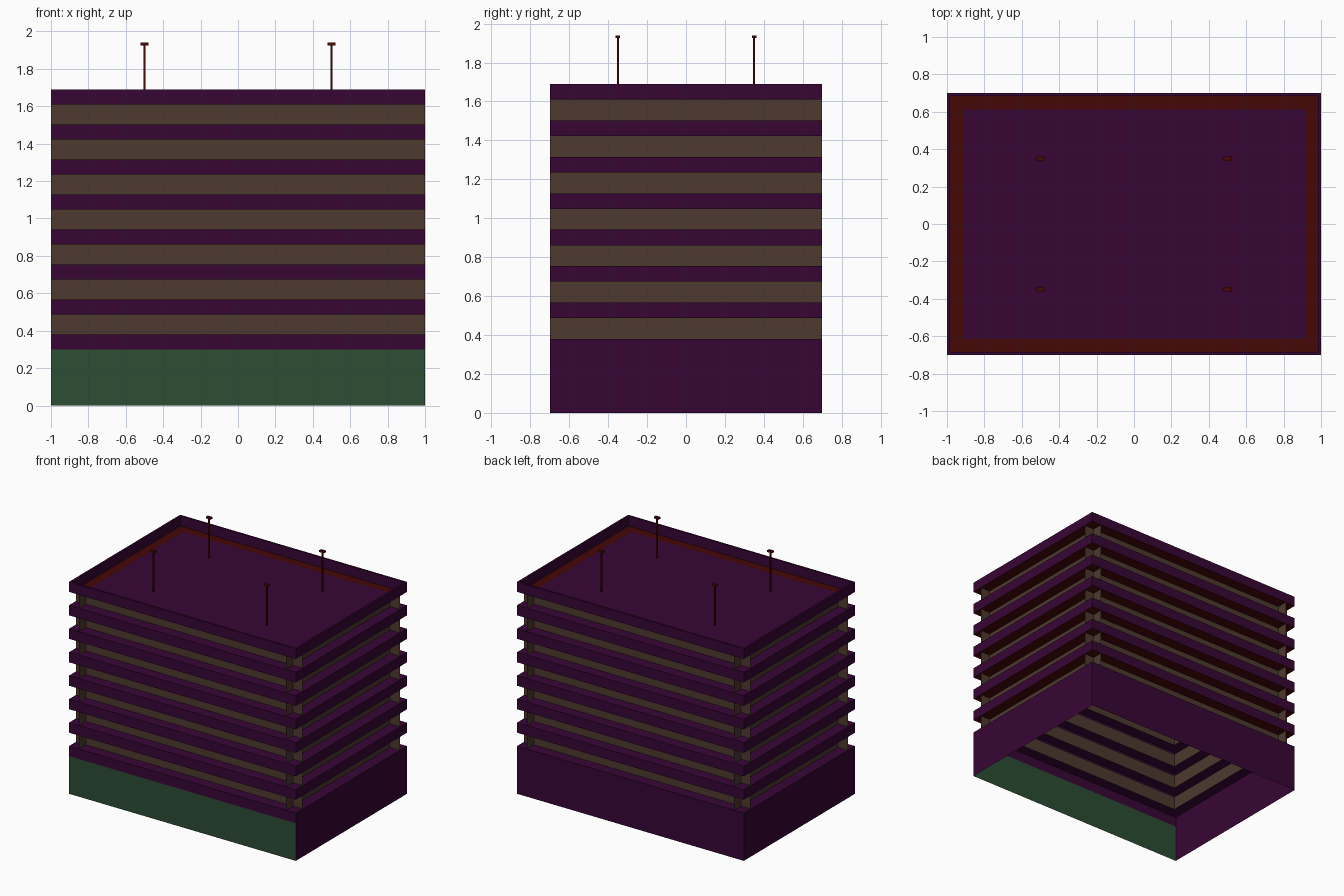
import bpy

if "Cube" in bpy.data.objects:
    bpy.data.objects.remove(bpy.data.objects["Cube"])

HX, HY = 1.0, 0.7          # outer footprint
IX, IY = 0.913, 0.613      # recessed window lines
BASE, STEP, BAND = 0.38, 0.187, 0.08
FLOORS = 7


def material(name, rgb):
    m = bpy.data.materials.new(name)
    m.diffuse_color = [(c / 255) ** 2.2 for c in rgb] + [1]
    m.use_nodes = True
    m.node_tree.nodes["Principled BSDF"].inputs["Base Color"].default_value = m.diffuse_color
    return m


PURPLE = material("purple", (58, 14, 56))
RED = material("dark_red", (70, 16, 14))
GREEN = material("green", (48, 78, 55))
BROWN = material("brown", (78, 60, 50))
MATS = [PURPLE, RED, GREEN, BROWN]


def mesh_object(name, verts, faces, mats):
    me = bpy.data.meshes.new(name)
    me.from_pydata(verts, [], faces)
    for m in MATS:
        me.materials.append(m)
    for p, m in zip(me.polygons, mats):
        p.material_index = MATS.index(m)
    ob = bpy.data.objects.new(name, me)
    bpy.context.collection.objects.link(ob)
    return ob


def shell(name, loops, mats):
    """Skin stacked rectangles (half x, half y, z); one material per strip."""
    verts, faces, fm = [], [], []
    for x, y, z in loops:
        verts += [(-x, -y, z), (x, -y, z), (x, y, z), (-x, y, z)]
    for i, m in enumerate(mats):
        for k in range(4):
            n = (k + 1) % 4
            faces.append((4*i + k, 4*i + n, 4*i + 4 + n, 4*i + 4 + k))
            fm.append(m)
    ob = mesh_object(name, verts, faces, fm)
    return ob


def box(name, loc, size, mat):
    bpy.ops.mesh.primitive_cube_add(size=1, location=loc)
    ob = bpy.context.object
    ob.name = name
    ob.scale = size
    ob.data.materials.append(mat)


# Ground floor: open box with a ledge on top and a green front wall
base = shell("ground_floor",
             [(HX, HY, 0), (HX, HY, 0.30), (HX, HY, BASE), (IX, IY, BASE)],
             [PURPLE] * 3)
base.data.polygons[0].material_index = MATS.index(GREEN)

for i in range(FLOORS):
    z0 = BASE + i * STEP
    z1 = z0 + STEP - BAND
    z2 = z0 + STEP

    # Window strips: four sheets that cross at the corners
    verts, faces = [], []
    for s in (-1, 1):
        for a, b in (((-s * -HX, s * IY), (-s * HX, s * IY)),
                     ((s * IX, -s * HY), (s * IX, s * HY))):
            n = len(verts)
            verts += [(*a, z0), (*b, z0), (*b, z1), (*a, z1)]
            faces.append((n, n + 1, n + 2, n + 3))
    mesh_object(f"windows_{i + 1}", verts, faces, [BROWN] * 4)

    # Floor bands with red undersides; the last one forms the parapet
    loops = [(IX, IY, z1), (HX, HY, z1), (HX, HY, z2)]
    if i < FLOORS - 1:
        shell(f"floor_band_{i + 1}", loops + [(IX, IY, z2)],
              [RED, PURPLE, PURPLE])
    else:
        t = 0.015
        shell("parapet", loops + [(HX - t, HY - t, z2), (HX - t, HY - t, z1)],
              [RED, PURPLE, PURPLE, PURPLE])
        roof = z1

# Roof panel
mesh_object("roof", [(-IX, -IY, roof), (IX, -IY, roof), (IX, IY, roof), (-IX, IY, roof)],
            [(0, 1, 2, 3)], [PURPLE])

# Four roof masts with small caps
for x in (-0.5, 0.5):
    for y in (-0.35, 0.35):
        box("mast", (x, y, (roof + 1.93) / 2), (0.01, 0.01, 1.93 - roof), RED)
        box("mast_cap", (x, y, 1.933), (0.042, 0.024, 0.014), RED)
